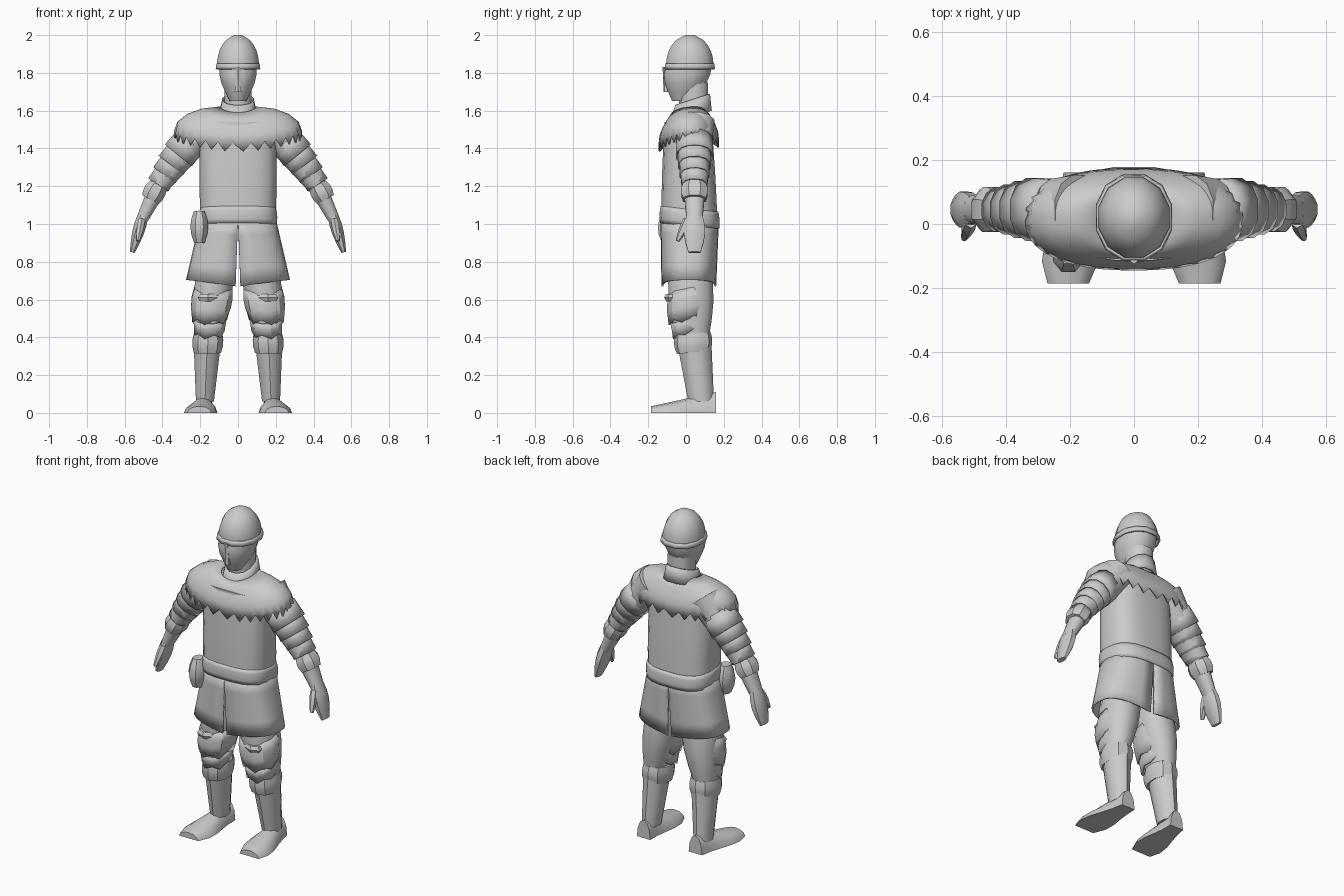
import bpy, bmesh
from math import sin, cos, pi, tau, sqrt, copysign, radians
from mathutils import Vector

default_cube = bpy.data.objects.get("Cube")
if default_cube:
    bpy.data.objects.remove(default_cube)

grey = bpy.data.materials.new("plain grey")
grey.use_nodes = True
grey.diffuse_color = (.6, .6, .6, 1)
shader = grey.node_tree.nodes["Principled BSDF"]
shader.inputs["Base Color"].default_value = grey.diffuse_color


def skin(name, rings, strip=False, hollow=False, mirror=False, angle=40):
    """Join rings of points into one surface; hollow ones get a thickness."""
    bm = bmesh.new()
    loops = [[bm.verts.new(point) for point in ring] for ring in rings]
    count = len(loops[0])
    for upper, lower in zip(loops, loops[1:]):
        for i in range(count - 1 if strip else count):
            j = (i + 1) % count
            bm.faces.new((upper[i], upper[j], lower[j], lower[i]))
    if not hollow:
        bm.faces.new(loops[0])
        bm.faces.new(loops[-1])
    bmesh.ops.recalc_face_normals(bm, faces=bm.faces)
    mesh = bpy.data.meshes.new(name)
    bm.to_mesh(mesh)
    bm.free()
    mesh.materials.append(grey)
    part = bpy.data.objects.new(name, mesh)
    bpy.context.collection.objects.link(part)
    if hollow:
        solidify = part.modifiers.new("Thickness", 'SOLIDIFY')
        solidify.thickness = .01
    if mirror:
        part.modifiers.new("Mirror", 'MIRROR')
    bpy.ops.object.select_all(action='DESELECT')
    part.select_set(True)
    bpy.context.view_layer.objects.active = part
    bpy.ops.object.shade_smooth_by_angle(angle=radians(angle))


def outline(angle, power):
    """Point on a unit circle, squared off when power is below one."""
    c, s = cos(angle), sin(angle)
    return copysign(abs(c) ** power, c), copysign(abs(s) ** power, s)


def tube(name, start, end, size, end_size=None, bulge=0, dome=False, lean=0,
         notch=0, across=False, sides=12, steps=4, power=.9, **options):
    """Tapered tube. Rings are level, or square to its line if across is set.
    Lean lifts the back of each ring; notch cuts teeth in the last ring."""
    start, end, size = Vector(start), Vector(end), Vector(size)
    end_size = Vector(end_size or size)
    u, v = Vector((1, 0, 0)), Vector((0, 1, 0))
    if across:
        line = (start - end).normalized()
        u = v.cross(line).normalized()
        v = line.cross(u)
    rings = []
    for step in range(steps + 1):
        t = step / steps
        centre = start.lerp(end, t)
        swell = sqrt(1 - (.98 * t) ** 2) if dome else 1 + bulge * sin(pi * t)
        a, b = size.lerp(end_size, t) * swell
        ring = []
        for i in range(sides):
            c, s = outline(tau * (i + .5) / sides, power)
            point = centre + u * a * c + v * b * s
            point.z += lean * s
            if step == steps:
                point.z -= notch * (i % 2)
            ring.append(point)
        rings.append(ring)
    skin(name, rings, **options)


# Head, nose guard and helmet
tube("neck", start=(0, .04, 1.75), end=(0, .04, 1.52), size=(.075, .08))
tube("face", start=(0, .015, 1.84), end=(0, -.02, 1.65),
     size=(.1, .125), end_size=(.045, .055), bulge=.25)
tube("helmet_band", start=(0, .02, 1.85), end=(0, .02, 1.82),
     size=(.118, .134), end_size=(.122, .138), steps=1, hollow=True)
tube("helmet_dome", start=(0, .02, 1.84), end=(0, .02, 2),
     size=(.115, .13), dome=True, steps=6, power=1)
tube("nose_guard", start=(0, -.11, 1.83), end=(0, -.105, 1.7),
     size=(.013, .014), end_size=(.02, .014), sides=6)

# Collar, higher at the back
tube("collar", start=(0, .035, 1.66), end=(0, .025, 1.57),
     size=(.085, .095), end_size=(.105, .115), lean=.03, steps=2, hollow=True)

# Torso and belt
tube("torso", start=(0, .01, 1.54), end=(0, .018, 1),
     size=(.2, .125), end_size=(.2, .15), bulge=.03, sides=20, power=.7)
tube("belt", start=(0, .018, 1.08), end=(0, .02, .99), size=(.202, .154),
     end_size=(.205, .158), bulge=.03, lean=-.015, sides=20, power=.7, hollow=True)


# Shoulder mantle: a rounded cape whose toothed hem rises over the arms
def mantle_ring(t, points=60):
    spread, fall = sin(t * pi / 2), 1 - cos(t * pi / 2)
    ring = []
    for i in range(points):
        c, s = outline(tau * (i + .5) / points, .85)
        middle, side = 1.6 - .16 * t, 1.62 - .13 * fall
        tooth = .045 * (i % 2) if t == 1 else 0
        ring.append((c * (.1 + .24 * spread),
                     .015 + s * (.09 + .07 * spread),
                     middle + (side - middle) * c * c + .01 * s - tooth))
    return ring


skin("mantle", [mantle_ring(step / 4) for step in range(5)], hollow=True, angle=50)


# Skirt, flared and split at front and back
def skirt_ring(t, points=14):
    ring = []
    for i in range(points + 1):
        c, s = outline(pi * (i / points - .5), .75)
        ring.append((max(abs(c) * (.2 + .075 * t), .013 * t),
                     .02 - .005 * t + s * (.155 - .01 * t),
                     1.03 - .36 * t + .035 * t * abs(c)))
    return ring


skin("skirt", [skirt_ring(step / 4) for step in range(5)],
     strip=True, hollow=True, mirror=True)

# Belt pouch on the right hip
tube("pouch", start=(-.205, -.09, 1.07), end=(-.205, -.09, .9),
     size=(.03, .035), end_size=(.03, .04), bulge=.7, sides=8)


# Arms: every part sits on one curved line from shoulder to fingertips
def arm_point(t):
    return Vector((.2 + .6 * t - .24 * t * t, .045, 1.5 - .65 * t))


def arm_part(name, first, last, size, **options):
    tube(name, arm_point(first), arm_point(last), size,
         across=True, mirror=True, **options)


arm_part("sleeves", first=-.05, last=.45, size=(.1, .11), end_size=(.06, .07))
for k in range(4):
    radius = .097 - .01 * k
    begin = .08 * (k + 1)
    arm_part(f"sleeve_band_{k + 1}", first=begin, last=begin + .13,
             size=(radius * .93, radius), end_size=(radius * .98, radius * 1.05),
             steps=1, hollow=True)
arm_part("forearms", first=.38, last=.76, size=(.056, .066), end_size=(.03, .042))
arm_part("cuffs", first=.45, last=.57, size=(.053, .064), bulge=.2,
         sides=8, steps=3, angle=30)
arm_part("hands", first=.7, last=1, size=(.03, .045), end_size=(.014, .035),
         bulge=.5, sides=8)
tube("thumbs", start=(.51, .01, 1.02), end=(.53, -.045, .91), size=(.02, .025),
     end_size=(.01, .01), bulge=.3, sides=6, across=True, mirror=True)

# Legs: thighs, toothed knee guards, straps, boot cuffs and shins
tube("thighs", start=(.11, .02, .8), end=(.17, .035, .38), size=(.1, .11),
     end_size=(.06, .085), bulge=.25, mirror=True)
tube("knee_guards", start=(.13, .01, .66), end=(.15, .01, .51), size=(.105, .1),
     end_size=(.095, .105), bulge=.12, lean=.02, notch=.025, steps=3,
     hollow=True, mirror=True, angle=30)
tube("knee_wings", start=(.16, -.07, .63), end=(.16, -.07, .59), size=(.045, .035),
     bulge=.3, sides=6, steps=2, mirror=True, angle=20)
tube("knee_straps", start=(.148, .015, .5), end=(.152, .02, .44), size=(.09, .1),
     end_size=(.083, .092), lean=.03, notch=.02, steps=2,
     hollow=True, mirror=True, angle=30)
tube("boot_cuffs", start=(.158, .036, .42), end=(.162, .04, .32), size=(.078, .094),
     end_size=(.075, .088), bulge=.12, lean=.008, sides=10, steps=3,
     mirror=True, angle=30)
tube("shins", start=(.163, .045, .36), end=(.175, .08, .06), size=(.075, .09),
     end_size=(.05, .068), sides=10, power=1, mirror=True)


# Feet: arched sections from heel to a broad, outward toe
def foot_section(t):
    half = .045 + .02 * t + .03 * sin(pi * t * t)
    height = .11 - .075 * t
    return [(.175 + .03 * t + half * cos(pi * i / 6), .16 - .345 * t,
             height * sin(pi * i / 6)) for i in range(7)]


skin("feet", [foot_section(step / 5) for step in range(6)], mirror=True)
